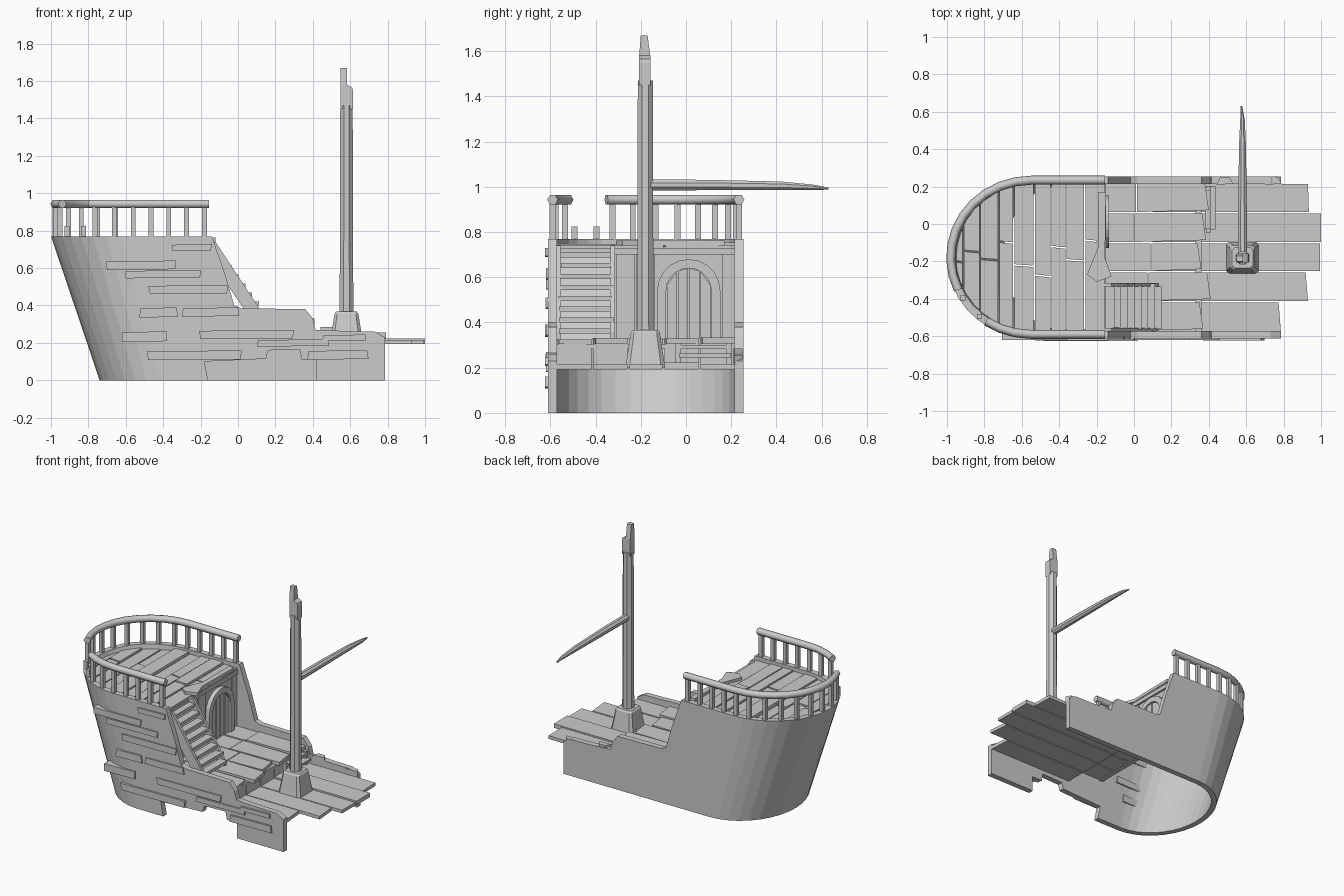
import bpy, bmesh, math, random
from mathutils import Vector

if "Cube" in bpy.data.objects:
    bpy.data.objects.remove(bpy.data.objects["Cube"])
random.seed(4)
CY = -0.178          # ship centre line
HW = 0.433           # half width of hull
T = 0.04             # hull thickness


def make(name, verts, faces):
    me = bpy.data.meshes.new(name)
    bm = bmesh.new()
    vs = [bm.verts.new(v) for v in verts]
    for f in faces:
        bm.faces.new([vs[i] for i in f])
    bmesh.ops.recalc_face_normals(bm, faces=bm.faces)
    bm.to_mesh(me)
    bm.free()
    ob = bpy.data.objects.new(name, me)
    bpy.context.collection.objects.link(ob)
    return ob


def loft(name, rings, closed=False):
    n = len(rings[0])
    verts = [v for r in rings for v in r]
    faces = []
    m = len(rings)
    for k in range(m if closed else m - 1):
        a, b = k * n, ((k + 1) % m) * n
        faces += [(a + i, a + (i + 1) % n, b + (i + 1) % n, b + i) for i in range(n)]
    if not closed:
        faces += [tuple(range(n)), tuple(range((m - 1) * n, m * n))]
    return make(name, verts, faces)


def prism(name, pts, axis, lo, hi):
    # extrude a 2D outline along an axis
    place = {'x': lambda p, t: (t, p[0], p[1]), 'y': lambda p, t: (p[0], t, p[1]),
             'z': lambda p, t: (p[0], p[1], t)}[axis]
    return loft(name, [[place(p, lo) for p in pts], [place(p, hi) for p in pts]])


def box(name, x0, x1, y0, y1, z0, z1):
    return prism(name, [(x0, y0), (x1, y0), (x1, y1), (x0, y1)], 'z', z0, z1)


def rough(x0, x1, j=0.015):
    return x0 + random.uniform(-j, j), x1 + random.uniform(-j, j)


# stern: raked half-ellipse shell
def stern_pt(deg, z, inset=0.0):
    f = z / 0.77
    cx, ax = -0.36 - 0.19 * f, 0.38 + 0.07 * f
    a = math.radians(deg)
    return (cx + (ax - inset) * math.cos(a), CY + (HW - inset) * math.sin(a), z)


N = 18
loft("hull_stern", [[stern_pt(d, 0), stern_pt(d, .77), stern_pt(d, .77, T), stern_pt(d, 0, T)]
                    for d in [90 + 180 * i / N for i in range(N + 1)]])

# hull sides: stepped profile, the near one with a broken bottom
top = [(-.55, .77), (-.14, .77), (-.07, .57), (-.02, .40), (.02, .385), (.36, .38), (.40, .33),
       (.415, .27), (.60, .262), (.73, .26), (.785, .23), (.785, 0)]
notch = [(.42, 0), (.42, .11), (.34, .11), (.33, .165), (.16, .16), (.15, .115), (-.18, .10), (-.16, 0)]
prism("hull_side_back", top + [(-.36, 0)], 'y', CY + HW - T, CY + HW)
prism("hull_side_front", top + notch + [(-.36, 0)], 'y', CY - HW, CY - HW + T)

# loose boards nailed on the near side
for x0, x1, z0, z1 in [(-.70, -.33, .59, .64), (-.60, -.20, .545, .59), (-.47, -.05, .46, .51),
                       (-.53, -.33, .335, .39), (-.30, .0, .34, .39), (-.62, -.38, .205, .262),
                       (-.20, .30, .22, .27), (-.48, .02, .108, .16), (.37, .69, .11, .162),
                       (.10, .48, .18, .22), (-.35, -.14, .69, .73), (.45, .68, .21, .245)]:
    k = random.uniform(-.012, .012)
    prism("hull_board", [(x0, z0), (x1 + k, z0 + .004), (x1, z1), (x0 + k, z1 - .006)],
          'y', CY - HW - random.uniform(.008, .014), CY - HW + (.05 if x0 < -.5 else .01))

# upper deck: cross planks trimmed to the stern curve
def half_width(x):
    u = max(0.0, min(1.0, (-.55 - x) / .43))
    return (HW - .02) * math.sqrt(1 - u * u)


xs = [-.965, -.91, -.82, -.72, -.64, -.53, -.44, -.36, -.26, -.15]
for i, (a, b) in enumerate(zip(xs, xs[1:])):
    b -= .007
    ha, hb = half_width(a), half_width(b)
    cut = (-.25, .12, -.05, .2, -.12)[i % 5] * ha
    z = .735 + random.uniform(0, .014)
    prism("upper_deck_plank", [(a, CY - ha), (b, CY - hb), (b, CY + cut - .004), (a, CY + cut + .004)],
          'z', .715, z)
    prism("upper_deck_plank", [(a, CY + cut + .012), (b, CY + cut + .004), (b, CY + hb), (a, CY + ha)],
          'z', .715, z + random.uniform(-.008, .008))
prism("deck_edge_board", [(-.25, -.27), (-.20, -.31), (-.12, -.28), (-.155, -.18), (-.15, .17), (-.19, .17),
                          (-.19, -.12)], 'z', .74, .762)

# middle and lower decks: lengthwise planks
ys = [-.575, -.415, -.255, -.10, .06, .218]
low_end = [.785, .93, .995, 1.0, .935]
mid_end = [.37, .41, .36, .385, .40]
for i, (a, b) in enumerate(zip(ys, ys[1:])):
    a += .004
    b -= .004
    e, m = low_end[i], mid_end[i]
    k = random.uniform(0, .02)
    if i in (2, 3):
        k = 0
    prism("lower_deck_plank", [(.10, a), (e, a), (e - k, b), (.10, b)], 'z', .193, .213 + random.uniform(0, .01))
    s = random.uniform(-.02, .15)
    z = .325 + random.uniform(0, .008)
    box("middle_deck_plank", -.18, s, a, b, .305, z)
    prism("middle_deck_plank", [(s + .006, a), (m, a + .01), (m - .02, b), (s + .006, b)],
          'z', .305, z - random.uniform(-.006, .006))
    r0, r1 = rough(.21, .30, .01)
    box("riser_board", .335, .355, a, b, .2, r1)
box("top_riser_beam", .33, .36, -.575, .218, .285, .305)
# small broken step by the riser
for y in (-.035, .19):
    box("small_step_post", .385, .41, y - .012, y + .012, .20, .31)
box("small_step_tread", .385, .435, -.03, .2, .245, .262)
box("small_step_tread", .38, .41, -.03, .19, .285, .30)
# splintered ends along the far side wall
for x, z in ((.44, .285), (.7, .255)):
    prism("splinter", [(x, .21), (x + .09, .215), (x + .07, .25), (x + .02, .25)], 'z', .21, z)

# cabin front with arched door
box("cabin_wall", -.20, -.165, -.575, .22, .30, .735)
for y0, y1 in ((-.31, -.225), (-.22, -.14), (.16, .218)):
    box("cabin_board", -.17, -.158, y0, y1, .33, .70 + random.uniform(-.02, .02))
box("cabin_beam", -.17, -.15, -.57, .218, .70, .728)
DY, SZ = .012, .54


def arch(r):
    return [(DY - r, .325)] + [(DY - r * math.cos(math.pi * i / 10), SZ + r * math.sin(math.pi * i / 10))
                               for i in range(11)] + [(DY + r, .325)]


loft("door_frame", [[(-.17, *o), (-.135, *o), (-.135, *i), (-.17, *i)] for o, i in zip(arch(.14), arch(.10))])
for i in range(4):
    y0 = DY - .1 + .05 * i
    za, zb = [SZ + math.sqrt(max(0, .01 - (y - DY) ** 2)) for y in (y0 + .003, y0 + .047)]
    prism("door_plank", [(y0 + .003, .33), (y0 + .047, .33), (y0 + .047, zb), (y0 + .003, za)],
          'x', -.17, -.150 + .004 * (i % 2))

# stairs
for y in (-.565, -.325):
    prism("stair_stringer", [(-.165, .74), (-.12, .74), (.13, .36), (.13, .325), (.07, .325), (-.165, .67)],
          'y', y - .01, y + .01)
prism("stair_back", [(-.165, .69), (.09, .325), (.075, .325), (-.165, .67)], 'y', -.56, -.33)
for i in range(8):
    x, z = -.135 + .036 * i, .70 - .048 * i
    y0, y1 = rough(-.56, -.325, .008)
    box("stair_tread", x - .025, x + .03, y0, y1, z - .012, z + .01)

# railing around the stern, with a broken gap
def rail_pt(deg, z):
    a = math.radians(deg)
    return Vector((-.55 + .43 * math.cos(a), CY + .412 * math.sin(a), z))


def rail(name, pts):
    cu = bpy.data.curves.new(name, 'CURVE')
    cu.dimensions = '3D'
    cu.bevel_depth = .024
    cu.bevel_resolution = 1
    cu.use_fill_caps = True
    sp = cu.splines.new('POLY')
    sp.points.add(len(pts) - 1)
    for p, q in zip(sp.points, pts):
        p.co = (*q, 1)
    bpy.context.collection.objects.link(bpy.data.objects.new(name, cu))


Z = .943
rail("rail_long", [Vector((-.155, CY + .412, Z))] + [rail_pt(90 + 11.5 * i, Z) for i in range(11)])
rail("rail_short", [rail_pt(d, Z) for d in (236, 247, 258, 270)] + [Vector((-.155, CY - .412, Z))])


def post(p, h=.94):
    box("rail_post", p.x - .013, p.x + .013, p.y - .013, p.y + .013, .76, h)


for s in (-1, 1):
    for i in range(5):
        post(Vector((-.18 - .095 * i, CY + s * .412, 0)))
for d in (104, 118, 132, 146, 160, 174, 188, 201, 240, 255):
    post(rail_pt(d, 0))
post(rail_pt(212, 0), .825)
post(rail_pt(230, 0), .825)

# mast on a tapered foot, with a splintered top
MX, MY = .58, -.18


def ring(r, z, n=8, off=.5, cx=MX):
    return [(cx + r * math.cos(2 * math.pi * (i + off) / n), MY + r * math.sin(2 * math.pi * (i + off) / n), z)
            for i in range(n)]


def foot(r, z, c):
    return [(MX + x, MY + y, z) for x, y in ((r, c), (c, r), (-c, r), (-r, c), (-r, -c), (-c, -r), (c, -r), (r, -c))]


loft("mast_foot", [foot(.088, .20, .07), foot(.064, .355, .05), foot(.055, .367, .042)])
loft("mast", [ring(.04, .34), ring(.037, 1.0), ring(.036, 1.47)])
box("mast_splinter_short", .583, .614, -.207, -.157, 1.45, 1.55)
prism("mast_splinter_short_tip", [(.583, 1.55), (.614, 1.55), (.61, 1.565), (.583, 1.58)], 'y', -.207, -.157)
prism("mast_splinter_tall", [(-.207, 1.45), (-.157, 1.45), (-.157, 1.57), (-.17, 1.67), (-.20, 1.67), (-.207, 1.58)],
      'x', .549, .583)

# broken yard
def yard(y, r, z, cx=MX):
    return [(cx + r * math.cos(math.pi * (i + .5) / 4), y, z + r * math.sin(math.pi * (i + .5) / 4)) for i in range(8)]


loft("yard", [yard(-.18, .026, 1.008), yard(.08, .025, 1.008), yard(.42, .02, 1.005), yard(.56, .013, .998),
              yard(.63, .005, .992, .574)])
